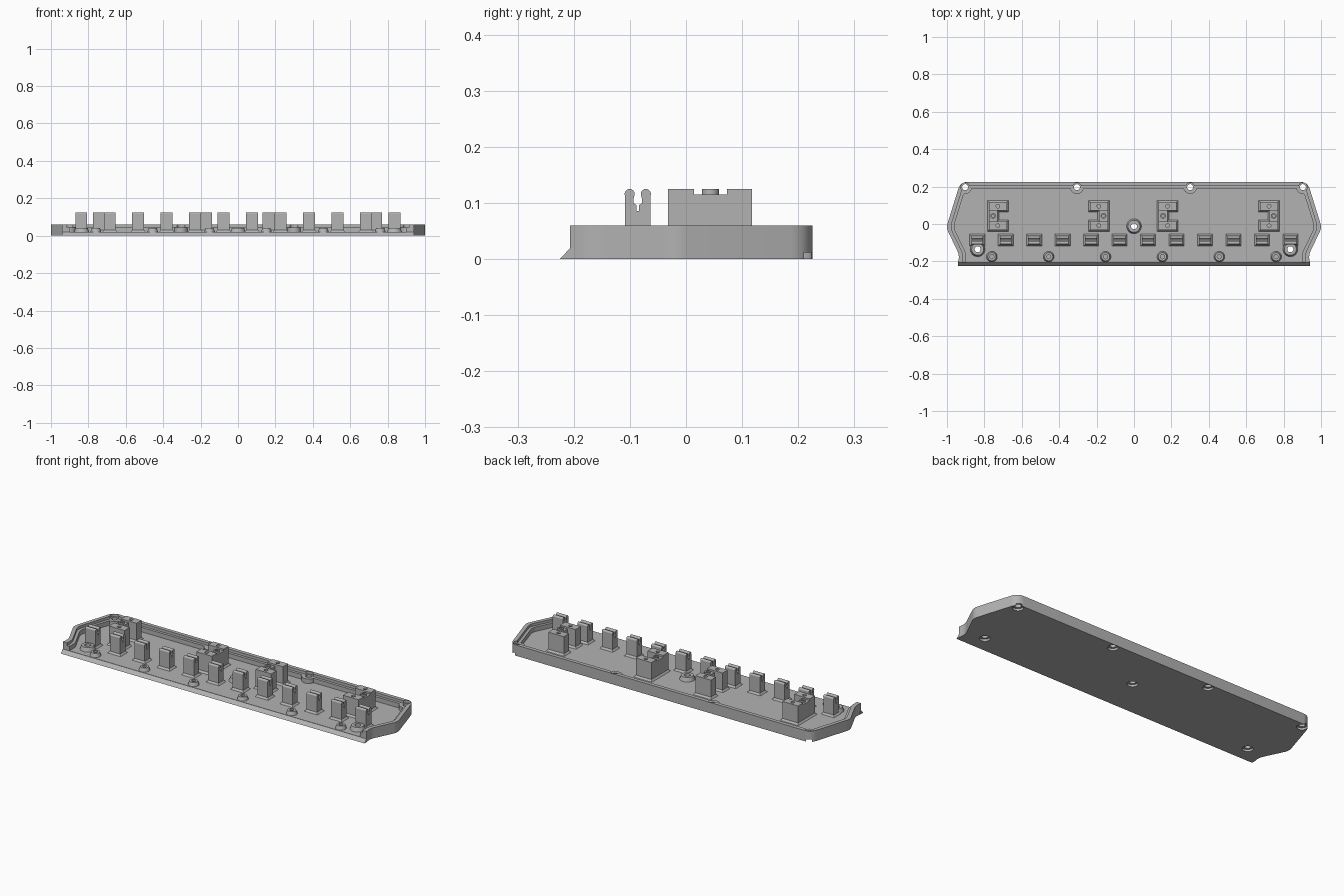
import bpy, bmesh, math
from mathutils import Vector

if "Cube" in bpy.data.objects:
    bpy.data.objects.remove(bpy.data.objects["Cube"])

grey = bpy.data.materials.new("mid grey plastic")
grey.use_nodes = True
grey.diffuse_color = (0.45, 0.45, 0.45, 1)
grey.node_tree.nodes["Principled BSDF"].inputs["Base Color"].default_value = grey.diffuse_color

FLOOR, LEDGE, RIM, TOP = 0.02, 0.045, 0.06, 0.125


def finish(bm, name):
    bmesh.ops.recalc_face_normals(bm, faces=bm.faces)
    mesh = bpy.data.meshes.new(name)
    bm.to_mesh(mesh)
    bm.free()
    mesh.materials.append(grey)
    ob = bpy.data.objects.new(name, mesh)
    bpy.context.collection.objects.link(ob)
    return ob


def prism(name, points, start, end, axis="z"):
    """Extrude a flat outline along z, or a (y, z) profile along x."""
    bm = bmesh.new()
    place = (lambda p, t: (p[0], p[1], t)) if axis == "z" else (lambda p, t: (t, p[0], p[1]))
    low = [bm.verts.new(place(p, start)) for p in points]
    high = [bm.verts.new(place(p, end)) for p in points]
    bm.faces.new(low)
    bm.faces.new(high)
    for i in range(len(low)):
        j = (i + 1) % len(low)
        bm.faces.new((low[i], low[j], high[j], high[i]))
    return finish(bm, name)


def cone(name, x, y, z0, z1, r0, r1):
    bm = bmesh.new()
    bmesh.ops.create_cone(bm, cap_ends=True, segments=32, radius1=r0, radius2=r1, depth=z1 - z0)
    bmesh.ops.translate(bm, verts=bm.verts, vec=(x, y, (z0 + z1) / 2))
    return finish(bm, name)


def foot(name, x0, x1, y0, y1, flare=0.01):
    """Flared base where a part meets the floor."""
    bm = bmesh.new()
    bmesh.ops.create_cube(bm, size=1)
    for v in bm.verts:
        grow = flare if v.co.z < 0 else 0
        v.co = ((x0 - grow) if v.co.x < 0 else (x1 + grow),
                (y0 - grow) if v.co.y < 0 else (y1 + grow),
                FLOOR - 0.002 if v.co.z < 0 else FLOOR + 0.01)
    return finish(bm, name)


def boolean(target, tool, operation="DIFFERENCE"):
    mod = target.modifiers.new("cut", "BOOLEAN")
    mod.operation, mod.solver, mod.object = operation, "EXACT", tool
    bpy.ops.object.select_all(action="DESELECT")
    bpy.context.view_layer.objects.active = target
    target.select_set(True)
    bpy.ops.object.modifier_apply(modifier=mod.name)
    bpy.data.objects.remove(tool)


def smooth(ob):
    bpy.ops.object.select_all(action="DESELECT")
    bpy.context.view_layer.objects.active = ob
    ob.select_set(True)
    bpy.ops.object.shade_smooth_by_angle(angle=math.radians(30))


# Tray outline: right half control points with corner radii, then mirrored
CORNERS = [((0.94, -0.207), 0), ((0.934, -0.165), 0.025), ((1.004, -0.02), 0.025), ((0.928, 0.225), 0.04)]


def outline(inset, open_front=False):
    pts = [Vector(c) for c, r in CORNERS]
    chain = [Vector((pts[0].x, -0.4))] + pts + [Vector((0, pts[-1].y))]
    moved = []
    for a, b, c in zip(chain, chain[1:], chain[2:]):
        d1, d2 = (b - a).normalized(), (c - b).normalized()
        n1, n2 = Vector((-d1.y, d1.x)), Vector((-d2.y, d2.x))
        moved.append(b + (n1 + n2) * inset / (1 + n1.dot(n2)))
    if open_front:
        moved[0].y = -0.3
    half = [moved[0]]
    ends = moved + [Vector((0, moved[-1].y))]
    for i in range(1, len(moved)):
        p, r = moved[i], CORNERS[i][1]
        a = p + (ends[i - 1] - p).normalized() * r
        b = p + (ends[i + 1] - p).normalized() * r
        for k in range(7):
            t = k / 6
            half.append(a * (1 - t) ** 2 + p * 2 * t * (1 - t) + b * t * t)
    return half + [Vector((-p.x, p.y)) for p in reversed(half)]


back_screws = [(x, 0.197) for x in (-0.903, -0.305, 0.3, 0.903)]
floor_screws = [(-0.836, -0.135), (0.836, -0.135), (0, -0.012)]
pins = [(-0.76 + 0.304 * i, -0.175) for i in range(6)]

# Tray: solid body, stepped rim, recess that leaves the bosses standing
tray = prism("tray", outline(0), 0, RIM)
recess = prism("recess_cutter", outline(0.036, True), FLOOR, 0.1)
for x, y in back_screws:
    boolean(recess, cone("boss", x, y, 0.01, 0.12, 0.036, 0.036))
for x, y in floor_screws:
    boolean(recess, cone("boss", x, y, 0.01, 0.042, 0.043, 0.032))
for x, y in pins:
    boolean(recess, cone("boss", x, y, 0.01, 0.04, 0.032, 0.022))
boolean(tray, recess)
boolean(tray, prism("ledge_cutter", outline(0.021, True), LEDGE, 0.1))

# Screw holes with counterbores underneath, and blind pin holes
for x, y in back_screws:
    boolean(tray, cone("pocket", x, y, LEDGE, 0.1, 0.023, 0.023))
for x, y in back_screws + floor_screws:
    boolean(tray, cone("hole", x, y, -0.1, 0.1, 0.016, 0.016))
    boolean(tray, cone("counterbore", x, y, -0.01, 0.012, 0.027, 0.027))
for x, y in pins:
    boolean(tray, cone("pin_hole", x, y, 0.022, 0.1, 0.011, 0.011))
smooth(tray)

# Sloping lip along the open front
prism("front_lip", [(-0.225, 0), (-0.206, FLOOR), (-0.2, FLOOR), (-0.2, 0)], -0.94, 0.94, "x")

# Row of forked clips with rounded prong tips
fork = [(0.023, FLOOR - 0.002), (0.023, 0.11)]
for k in range(11):
    a = math.radians(-20 + k * 22)
    fork.append((0.0145 + 0.009 * math.cos(a), 0.116 + 0.009 * math.sin(a)))
fork += [(0.008, 0.106), (0.008, 0.1), (0.002, 0.096), (0.002, 0.086)]
CLIP_Y = -0.086
profile = [(CLIP_Y + y, z) for y, z in fork] + [(CLIP_Y - y, z) for y, z in reversed(fork)]
for i in range(12):
    x = -0.838 + 0.1523 * i
    clip = prism(f"clip_{i + 1}", profile, x - 0.032, x + 0.032, "x")
    smooth(clip)
    foot(f"clip_foot_{i + 1}", x - 0.032, x + 0.032, CLIP_Y - 0.023, CLIP_Y + 0.023)


def box(name, x0, x1, y0, y1, z0, z1):
    return prism(name, [(x0, y0), (x1, y0), (x1, y1), (x0, y1)], z0, z1)


# C-shaped brackets: two blocks joined by a notched spine
for i, (x, side) in enumerate([(-0.728, -1), (-0.188, 1), (0.18, -1), (0.722, 1)], 1):
    spine_x = x + side * 0.025
    for label, y0, y1 in (("front", -0.032, 0.014), ("back", 0.073, 0.118)):
        block = box(f"bracket_{label}_block_{i}", x - 0.048, x + 0.048, y0, y1, FLOOR - 0.002, TOP)
        y = (y0 + y1) / 2
        boolean(block, cone("screw_hole", x, y, 0.06, 0.2, 0.01, 0.01))
        smooth(block)
        foot(f"bracket_{label}_foot_{i}", x - 0.048, x + 0.048, y0, y1)
    spine = box(f"bracket_spine_{i}", spine_x - 0.023, spine_x + 0.023, 0.013, 0.074, FLOOR - 0.002, 0.115)
    smooth(spine)
    post = cone(f"bracket_post_{i}", spine_x, 0.0435, 0.11, TOP, 0.015, 0.015)
    boolean(post, cone("post_hole", spine_x, 0.0435, 0.116, 0.2, 0.008, 0.008))
    smooth(post)
    foot(f"bracket_spine_foot_{i}", spine_x - 0.023, spine_x + 0.023, 0.013, 0.074)
